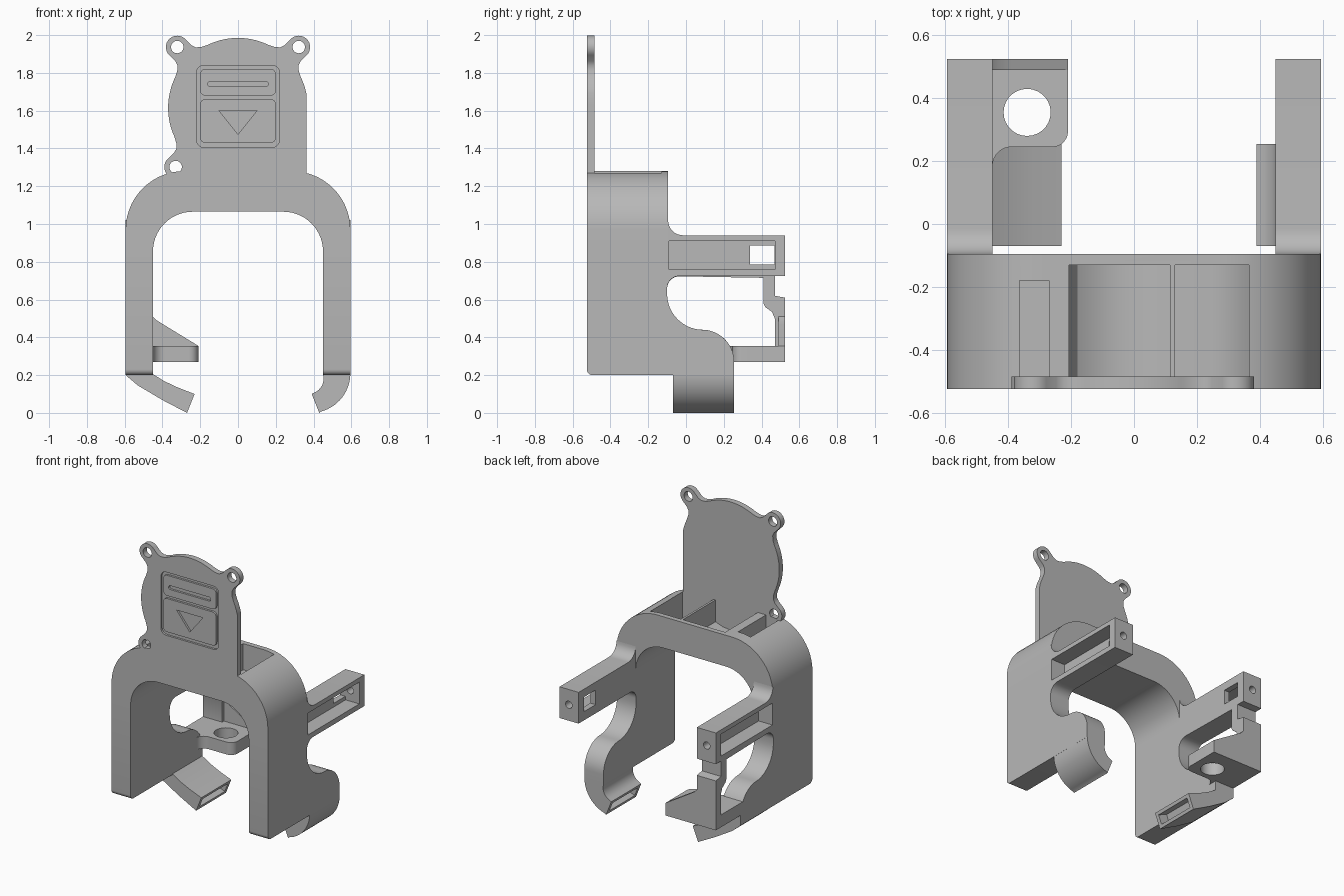
import bpy, bmesh, math
from mathutils import Vector

if "Cube" in bpy.data.objects:
    bpy.data.objects.remove(bpy.data.objects["Cube"])

grey = bpy.data.materials.new("plain grey")
grey.use_nodes = True
GREY = (0.48, 0.48, 0.48, 1)
grey.diffuse_color = GREY
grey.node_tree.nodes["Principled BSDF"].inputs["Base Color"].default_value = GREY


def arc(cx, cy, r, a0, a1, n=14):
    """Points along an arc, angles in degrees."""
    return [(cx + r * math.cos(math.radians(a0 + (a1 - a0) * i / n)),
             cy + r * math.sin(math.radians(a0 + (a1 - a0) * i / n))) for i in range(n + 1)]


def circle(cx, cy, r, n=28):
    return arc(cx, cy, r, 0, 360 - 360 / n, n - 1)


def rounded(x0, x1, z0, z1, r):
    return (arc(x1 - r, z1 - r, r, 0, 90, 5) + arc(x0 + r, z1 - r, r, 90, 180, 5)
            + arc(x0 + r, z0 + r, r, 180, 270, 5) + arc(x1 - r, z0 + r, r, 270, 360, 5))


def box(u0, u1, v0, v1):
    return [(u0, v0), (u1, v0), (u1, v1), (u0, v1)]


def solid(name, loops, axis, lo, hi):
    """Extrude a profile (first loop outer, others holes) along an axis."""
    place = {"X": lambda u, v: (lo, u, v), "Y": lambda u, v: (u, lo, v),
             "Z": lambda u, v: (u, v, lo)}[axis]
    step = Vector([(hi - lo) * (a == axis) for a in "XYZ"])
    bm = bmesh.new()
    edges = []
    for loop in loops:
        vs = [bm.verts.new(place(u, v)) for u, v in loop]
        edges += [bm.edges.new((vs[i - 1], vs[i])) for i in range(len(vs))]
    if len(loops) == 1:
        bm.faces.new(vs)
    else:
        bmesh.ops.triangle_fill(bm, use_beauty=True, use_dissolve=False, edges=edges,
                                normal=step.normalized())
    ext = bmesh.ops.extrude_face_region(bm, geom=bm.faces[:], use_keep_orig=True)
    bmesh.ops.translate(bm, vec=step,
                        verts=[g for g in ext["geom"] if isinstance(g, bmesh.types.BMVert)])
    bmesh.ops.remove_doubles(bm, verts=bm.verts, dist=1e-5)
    bmesh.ops.recalc_face_normals(bm, faces=bm.faces)
    me = bpy.data.meshes.new(name)
    bm.to_mesh(me)
    bm.free()
    me.materials.append(grey)
    ob = bpy.data.objects.new(name, me)
    bpy.context.collection.objects.link(ob)
    return ob


def cut(ob, *cutters):
    """Subtract the cutters from an object and discard them."""
    for c in cutters:
        c.hide_render = True
        m = ob.modifiers.new("cut", "BOOLEAN")
        m.operation, m.solver, m.object = "DIFFERENCE", "EXACT", c
    bpy.context.view_layer.update()
    dg = bpy.context.evaluated_depsgraph_get()
    me = bpy.data.meshes.new_from_object(ob.evaluated_get(dg))
    ob.modifiers.clear()
    ob.data = me
    for c in cutters:
        bpy.data.objects.remove(c)


parts = []

# Arch body with open duct pockets in its top
arch = solid("arch_body", [
    [(0.45, 0.86), (0.595, 0.86)] + arc(0.285, 0.97, 0.31, 0, 90)
    + arc(-0.285, 0.97, 0.31, 90, 180) + [(-0.595, 0.86), (-0.45, 0.86)]
    + arc(-0.24, 0.855, 0.21, 180, 90) + arc(0.24, 0.855, 0.21, 90, 0)],
    "Y", -0.525, -0.095)
cut(arch,
    solid("pocket", [[(-0.21, 1.35), (-0.205, 1.22), (-0.18, 1.16), (-0.12, 1.12),
                      (-0.03, 1.10), (0.06, 1.11), (0.115, 1.13), (0.115, 1.35)]],
          "Y", -0.485, -0.13),
    solid("pocket", [[(0.13, 1.35), (0.13, 1.10)] + arc(0.24, 0.855, 0.245, 90, 59, 8)
                     + [(0.365, 1.35)]], "Y", -0.485, -0.13),
    solid("pocket", [box(-0.365, -0.27, 1.15, 1.35)], "Y", -0.485, -0.18))
parts.append(arch)

# Fan cover plate: disc with three screw ears and one straight side
CX, CZ, R = 0.0, 1.615, 0.37


def ear(angle, end=90):
    """Outline of one screw ear with flared neck, pointing outward at the angle."""
    a = math.radians(angle)
    d, t = Vector((math.cos(a), math.sin(a))), Vector((-math.sin(a), math.cos(a)))
    o = Vector((CX, CZ))
    flare = [(0.348, 0.125), (0.365, 0.09), (0.385, 0.068), (0.41, 0.06)]
    c = o + d * 0.455
    pts = [tuple(o + d * r - t * w) for r, w in flare]
    pts += arc(c.x, c.y, 0.06, angle - 90, angle + end, 16)
    if end == 90:
        pts += [tuple(o + d * r + t * w) for r, w in reversed(flare)]
    return pts


def hole(angle):
    a = math.radians(angle)
    return circle(CX + 0.455 * math.cos(a), CZ + 0.455 * math.sin(a), 0.033)


EARS = (45, 135, 223.5)
outline = ([(0.362, 1.262), (0.362, 1.63)] + arc(CX, CZ, R, 12, 24, 3) + ear(45)
           + arc(CX, CZ, R, 66, 114, 16) + ear(135)
           + arc(CX, CZ, R, 156, 202, 16) + ear(223.5, 20))
plate = solid("cover_plate", [outline] + [hole(a) for a in EARS], "Y", -0.525, -0.485)
front, deep = -0.54, -0.511
cut(plate,
    solid("frame_groove", [rounded(-0.22, 0.22, 1.405, 1.84, 0.04),
                           rounded(-0.2, 0.2, 1.43, 1.66, 0.025),
                           rounded(-0.2, 0.2, 1.68, 1.82, 0.025)], "Y", front, deep),
    solid("slit", [rounded(-0.16, 0.16, 1.728, 1.755, 0.012)], "Y", front, deep),
    solid("triangle", [[(-0.1, 1.6), (0, 1.475), (0.1, 1.6)]], "Y", front, deep))
parts.append(plate)

# Side walls with rear arms
lower = [(-0.525, 0.86)] + arc(-0.495, 0.23, 0.03, 180, 270, 6) + [(0.255, 0.2)]
belly = arc(0.09, 0.63, 0.19, 270, 180)
armpit = arc(-0.035, 0.66, 0.065, 180, 90, 8)
arm_end = [(0.525, 0.725), (0.525, 0.94)] + arc(-0.015, 1.02, 0.08, 270, 180, 8) + [(-0.095, 0.86)]
left_loops = [lower + arc(0.085, 0.27, 0.17, 0, 90) + belly[1:] + armpit + arm_end]
right_loops = [lower + [(0.255, 0.27), (0.525, 0.27), (0.525, 0.61), (0.47, 0.62), (0.47, 0.725)]
               + arm_end,
               [(0.47, 0.355), (0.47, 0.5), (0.455, 0.535), (0.42, 0.56), (0.41, 0.58), (0.41, 0.715)]
               + [(y, z - 0.002) for y, z in reversed(armpit)] + belly[::-1]
               + arc(0.085, 0.27, 0.17, 90, 30)[1:]]
for name, side, loops in (("left", 1, left_loops), ("right", -1, right_loops)):
    lo, hi = sorted((0.45 * side, 0.595 * side))
    wall = solid(name + "_side_wall", loops, "X", lo, hi)
    rlo, rhi = sorted((0.49 * side, 0.62 * side))
    wlo, whi = sorted((0.42 * side, 0.55 * side))
    cut(wall,
        solid("arm_recess", [box(-0.09, 0.47, 0.76, 0.91)], "X", rlo, rhi),
        solid("arm_window", [box(0.34, 0.468, 0.785, 0.885)], "X", wlo, whi),
        solid("screw_hole", [circle(0.525 * side, 0.835, 0.025, 20)], "Y", 0.45, 0.56))
    parts.append(wall)

# Air nozzles under each wall with a slot in the outlet
nozzles = (
    ("right", -1, -0.25, [(-0.595, 0.2), (-0.53, 0.145), (-0.4, 0.068), (-0.27, 0.0),
                          (-0.23, 0.1), (-0.32, 0.135), (-0.39, 0.168), (-0.45, 0.205)]),
    ("left", 1, 0.41, arc(0.385, 0.21, 0.21, 0, -75, 14) + [(0.43, 0.0), (0.39, 0.1)]
     + arc(0.375, 0.18, 0.078, -68, 15, 8)))
for name, side, mid, prof in nozzles:
    noz = solid(name + "_nozzle", [prof], "Y", -0.07, 0.255)
    d, t, m = Vector((-0.93 * side, -0.37)), Vector((-0.37 * side, 0.93)), Vector((mid, 0.05))
    slot = [tuple(m + d * a + t * b) for a, b in
            ((0.03, -0.032), (0.03, 0.032), (-0.07, 0.032), (-0.07, -0.032))]
    cut(noz, solid("outlet", [slot], "Y", -0.045, 0.23))
    parts.append(noz)

# Sensor bracket on the right wall, with a stiffening rib behind
parts.append(solid("sensor_bracket", [
    arc(-0.39, 0.185, 0.06, 180, 90, 8) + arc(-0.26, 0.295, 0.05, 270, 360, 8)
    + [(-0.21, 0.525), (-0.45, 0.525)], circle(-0.34, 0.355, 0.075)], "Z", 0.27, 0.355))
parts.append(solid("bracket_rib", [[(-0.45, 0.355), (-0.21, 0.355), (-0.39, 0.465),
                                    (-0.43, 0.49), (-0.45, 0.51)]], "Y", 0.49, 0.525))

# Smooth the curved walls, keep the corners sharp
bpy.ops.object.select_all(action="DESELECT")
for p in parts:
    p.select_set(True)
bpy.context.view_layer.objects.active = arch
bpy.ops.object.shade_smooth_by_angle(angle=math.radians(30))
